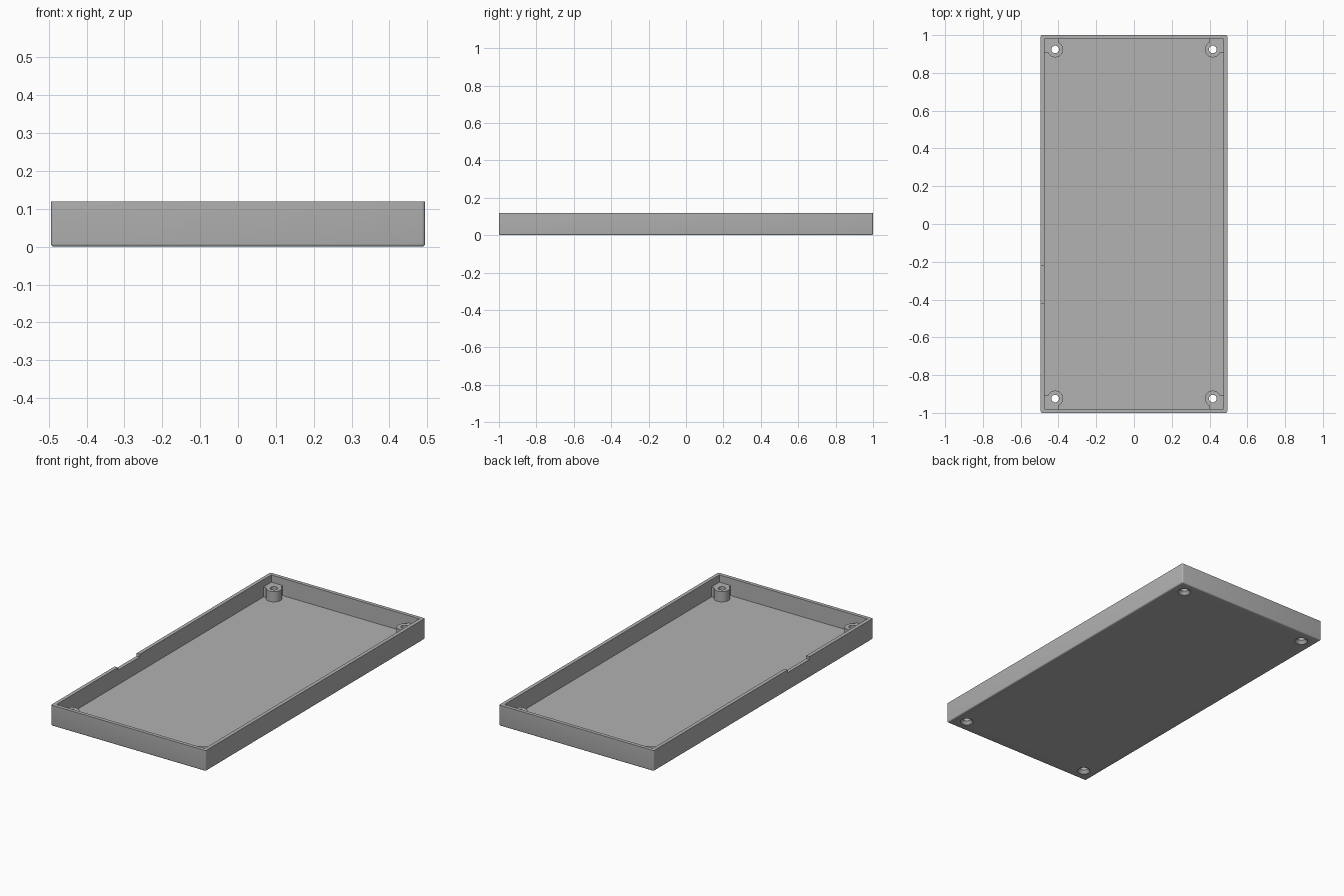
import bpy, bmesh, math

if "Cube" in bpy.data.objects:
    bpy.data.objects.remove(bpy.data.objects["Cube"])

HX, HY, H = 0.494, 1.0, 0.12      # outer half sizes and height
WALL, FLOOR = 0.021, 0.02
BX, BY, BOSS_TOP = 0.417, 0.924, 0.079

grey = bpy.data.materials.new("grey plastic")
grey.diffuse_color = (0.445, 0.445, 0.445, 1)
grey.use_nodes = True
grey.node_tree.nodes["Principled BSDF"].inputs["Base Color"].default_value = grey.diffuse_color


def make(name, bm):
    me = bpy.data.meshes.new(name)
    bm.to_mesh(me)
    bm.free()
    ob = bpy.data.objects.new(name, me)
    me.materials.append(grey)
    bpy.context.collection.objects.link(ob)
    return ob


def box(name, lo, hi, round_r=0.0):
    bm = bmesh.new()
    bmesh.ops.create_cube(bm, size=1)
    for v in bm.verts:
        v.co = [(a + b) / 2 + c * (b - a) for a, b, c in zip(lo, hi, v.co)]
    if round_r:
        # round every edge except those of the top rim
        edges = [e for e in bm.edges if min(v.co.z for v in e.verts) < hi[2] - 1e-5]
        bmesh.ops.bevel(bm, geom=edges, offset=round_r, segments=4, profile=0.5, affect='EDGES')
    return make(name, bm)


def cone(name, x, y, z0, z1, r0, r1):
    bm = bmesh.new()
    bmesh.ops.create_cone(bm, cap_ends=True, segments=48, radius1=r0, radius2=r1, depth=z1 - z0)
    bmesh.ops.translate(bm, verts=bm.verts, vec=(x, y, (z0 + z1) / 2))
    return make(name, bm)


def combine(target, tool, op):
    mod = target.modifiers.new("bool", 'BOOLEAN')
    mod.operation, mod.object, mod.solver = op, tool, 'EXACT'
    bpy.context.view_layer.objects.active = target
    bpy.ops.object.modifier_apply(modifier=mod.name)
    bpy.data.objects.remove(tool)


# open tray with rounded outer edges
tray = box("case_tray", (-HX, -HY, 0), (HX, HY, H), 0.008)
combine(tray, box("cavity", (-HX + WALL, -HY + WALL, FLOOR), (HX - WALL, HY - WALL, H + 0.1)), 'DIFFERENCE')

# notch in the left rim
combine(tray, box("notch", (-HX - 0.05, -0.42, H - 0.016), (-HX + WALL + 0.02, -0.22, H + 0.05)), 'DIFFERENCE')

# corner screw posts, each joined to the corner by a filler block
corners = [(sx, sy) for sx in (-1, 1) for sy in (-1, 1)]
for sx, sy in corners:
    xs = sorted((sx * (BX - 0.016), sx * (HX - WALL / 2)))
    ys = sorted((sy * (BY - 0.016), sy * (HY - WALL / 2)))
    combine(tray, box("web", (xs[0], ys[0], FLOOR / 2), (xs[1], ys[1], BOSS_TOP - 0.001)), 'UNION')
    combine(tray, cone("post", sx * BX, sy * BY, FLOOR / 2, BOSS_TOP, 0.042, 0.042), 'UNION')

# screw holes with countersinks underneath
for sx, sy in corners:
    combine(tray, cone("hole", sx * BX, sy * BY, -0.05, 0.15, 0.02, 0.02), 'DIFFERENCE')
    combine(tray, cone("countersink", sx * BX, sy * BY, -0.002, 0.018, 0.0365, 0.0195), 'DIFFERENCE')

bpy.ops.object.select_all(action='DESELECT')
tray.select_set(True)
bpy.context.view_layer.objects.active = tray
bpy.ops.object.shade_smooth_by_angle(angle=math.radians(30))
